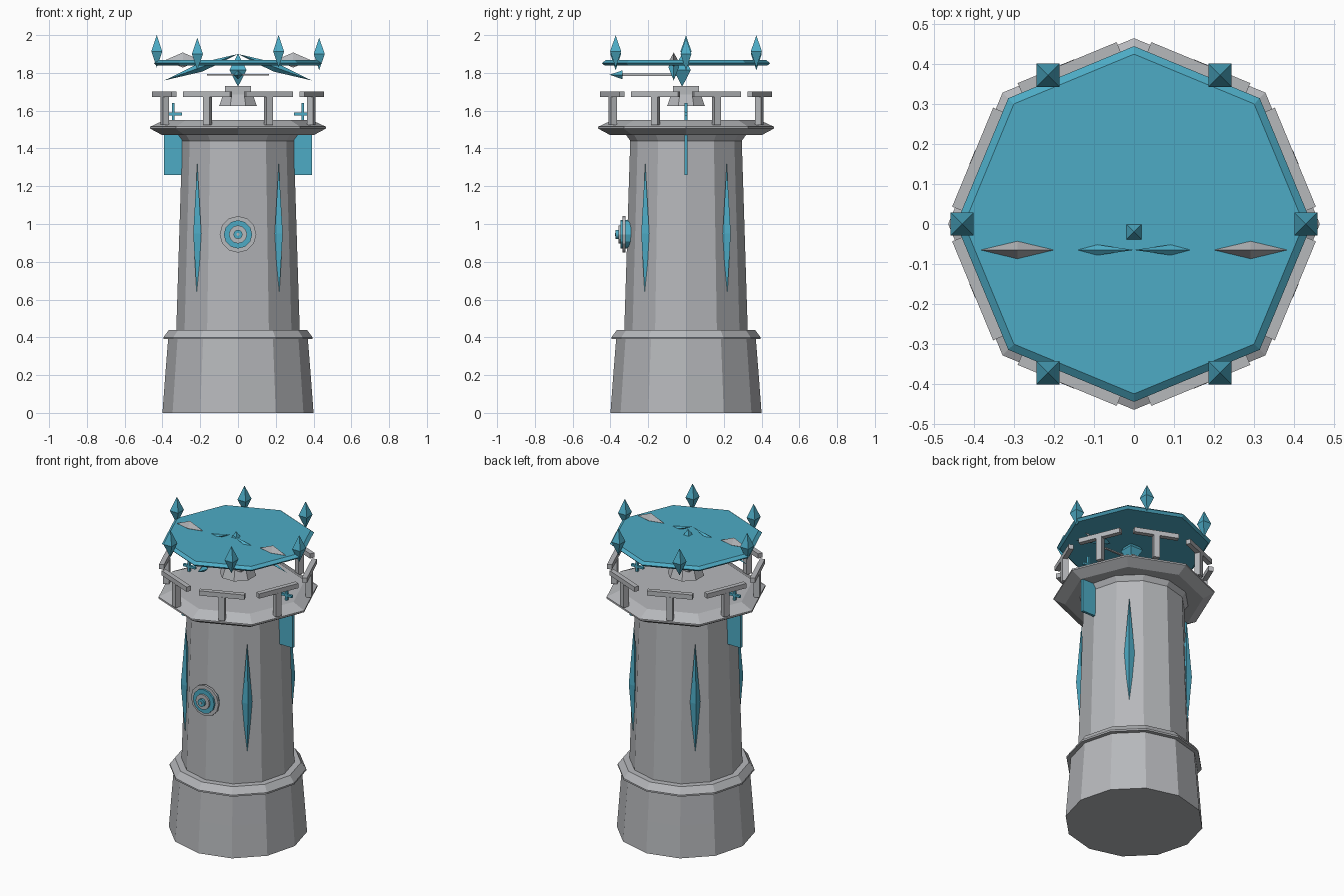
import bpy, bmesh, math
from mathutils import Matrix, Vector

if "Cube" in bpy.data.objects:
    bpy.data.objects.remove(bpy.data.objects["Cube"], do_unlink=True)


def material(name, rgb):
    m = bpy.data.materials.new(name)
    m.use_nodes = True
    m.diffuse_color = (*rgb, 1)
    m.node_tree.nodes["Principled BSDF"].inputs["Base Color"].default_value = (*rgb, 1)
    return m


stone = material("grey_stone", (0.47, 0.48, 0.50))
teal = material("teal_blue", (0.075, 0.41, 0.56))


def finish(name, bm, mat, matrix):
    bmesh.ops.recalc_face_normals(bm, faces=bm.faces)
    bm.transform(matrix)
    mesh = bpy.data.meshes.new(name)
    bm.to_mesh(mesh)
    bm.free()
    mesh.materials.append(mat)
    obj = bpy.data.objects.new(name, mesh)
    bpy.context.collection.objects.link(obj)
    return obj


def lathe(name, profile, sides, mat, matrix=Matrix(), turn=0.0):
    """Flat-sided solid of revolution from (radius, height) points."""
    bm = bmesh.new()
    rings = []
    for r, z in profile:
        if r == 0:
            rings.append([bm.verts.new((0, 0, z))] * sides)
        else:
            angles = [turn + math.tau * i / sides for i in range(sides)]
            rings.append([bm.verts.new((r * math.cos(a), r * math.sin(a), z)) for a in angles])
    for low, high in zip(rings, rings[1:]):
        for i in range(sides):
            j = (i + 1) % sides
            corners = list(dict.fromkeys((low[i], low[j], high[j], high[i])))
            bm.faces.new(corners)
    for end, (r, _) in ((rings[0], profile[0]), (rings[-1], profile[-1])):
        if r:
            bm.faces.new(end)
    return finish(name, bm, mat, matrix)


def box(name, centre, size, mat, angle=0.0):
    """Box whose centre is given before a turn about the tower axis."""
    bm = bmesh.new()
    bmesh.ops.create_cube(bm, size=1)
    place = Matrix.Translation(centre) @ Matrix.Diagonal((*size, 1))
    return finish(name, bm, mat, Matrix.Rotation(angle, 4, "Z") @ place)


def gem(name, centre, half, mat, rotation=Matrix(), turn=0.0):
    """Eight-sided crystal with the given half sizes."""
    matrix = Matrix.Translation(centre) @ rotation @ Matrix.Diagonal((*half, 1))
    return lathe(name, [(0, -1), (1, 0), (0, 1)], 4, mat, matrix, turn)


# Tower body
lathe("base", [(0.40, 0), (0.385, 0.2), (0.37, 0.39)], 12, stone)
lathe("base_ledge", [(0.395, 0.39), (0.395, 0.40), (0.365, 0.44)], 12, stone)
lathe("shaft", [(0.327, 0.43), (0.295, 1.45)], 12, stone)
lathe("collar", [(0.295, 1.44), (0.32, 1.475)], 12, stone)
lathe("gallery", [(0.40, 1.47), (0.465, 1.505), (0.465, 1.515), (0.39, 1.55)], 8, stone)

# Railing: one post and one bar per gallery side
for i in range(8):
    angle = math.tau * (i + 0.5) / 8
    box(f"rail_post_{i}", (0.42, 0, 1.6), (0.036, 0.036, 0.15), stone, angle)
    box(f"rail_bar_{i}", (0.422, 0, 1.687), (0.03, 0.268, 0.03), stone, angle)

# Long crystals on the diagonal sides of the shaft
for i in range(4):
    angle = math.tau * (i + 0.5) / 4
    spot = (0.305 * math.cos(angle), 0.305 * math.sin(angle), 0.95)
    gem(f"wall_crystal_{i}", spot, (0.03, 0.03, 0.37), teal, Matrix.Rotation(angle, 4, "Z"))

# Round stepped emblem on the front
facing = Matrix.Translation((0, 0, 0.945)) @ Matrix.Rotation(math.pi / 2, 4, "X")
for name, radius, depth, mat in (
    ("emblem_plate", 0.097, 0.335, stone),
    ("emblem_ring", 0.075, 0.347, teal),
    ("emblem_disc", 0.048, 0.358, stone),
    ("emblem_hub", 0.024, 0.372, teal),
    ("emblem_stud", 0.008, 0.376, stone),
):
    lathe(name, [(radius, 0.29 if radius < 0.09 else 0.32), (radius, depth)], 12, mat, facing)

# Side swords driven through the gallery
for side, s in (("left", 1), ("right", -1)):
    box(f"{side}_sword_blade", (s * 0.343, 0, 1.38), (0.095, 0.016, 0.24), teal)
    box(f"{side}_sword_grip", (s * 0.343, 0, 1.59), (0.014, 0.016, 0.1), teal)
    box(f"{side}_sword_guard", (s * 0.34, 0, 1.582), (0.085, 0.016, 0.014), teal)

# Pedestal with its crystal
lathe("pedestal", [(0.108, 1.625), (0.085, 1.685)], 8, stone, turn=math.pi / 8)
box("pedestal_cap", (0, 0, 1.705), (0.14, 0.14, 0.05), stone)
quarter = math.pi / 4
gem("centre_crystal", (0, -0.02, 1.815), (0.064, 0.064, 0.088), teal, turn=quarter)

# Bow: arms, cross bar, bolt and grey tip blades
box("bow_cross_bar", (0, -0.06, 1.79), (0.33, 0.012, 0.008), stone)
box("bolt_shaft", (0, -0.19, 1.79), (0.012, 0.32, 0.012), stone)
bolt_aim = Matrix.Translation((0, 0, 1.79)) @ Matrix.Rotation(math.pi / 2, 4, "X")
lathe("bolt_head", [(0.024, 0.335), (0, 0.405)], 4, teal, bolt_aim)
for side, s in (("left", 1), ("right", -1)):
    inner, outer = Vector((0, -0.065, 1.9)), Vector((s * 0.39, -0.065, 1.76))
    span = outer - inner
    tilt = Matrix.Rotation(math.atan2(span.x, span.z), 4, "Y")
    gem(f"{side}_bow_arm", (inner + outer) / 2, (0.024, 0.028, span.length / 2), teal, tilt)
    gem(f"{side}_bow_blade", (s * 0.292, -0.065, 1.868), (0.092, 0.022, 0.04), stone)

# Roof plate and its ring of spikes, alternating in height
lathe("roof", [(0.43, 1.838), (0.445, 1.852), (0.425, 1.867)], 8, teal)
for i in range(6):
    angle = math.tau * i / 6
    spot = (0.43 * math.cos(angle), 0.43 * math.sin(angle), 1.9 + 0.014 * (i % 2))
    gem(f"roof_spike_{i}", spot, (0.041, 0.041, 0.086), teal, turn=quarter)
